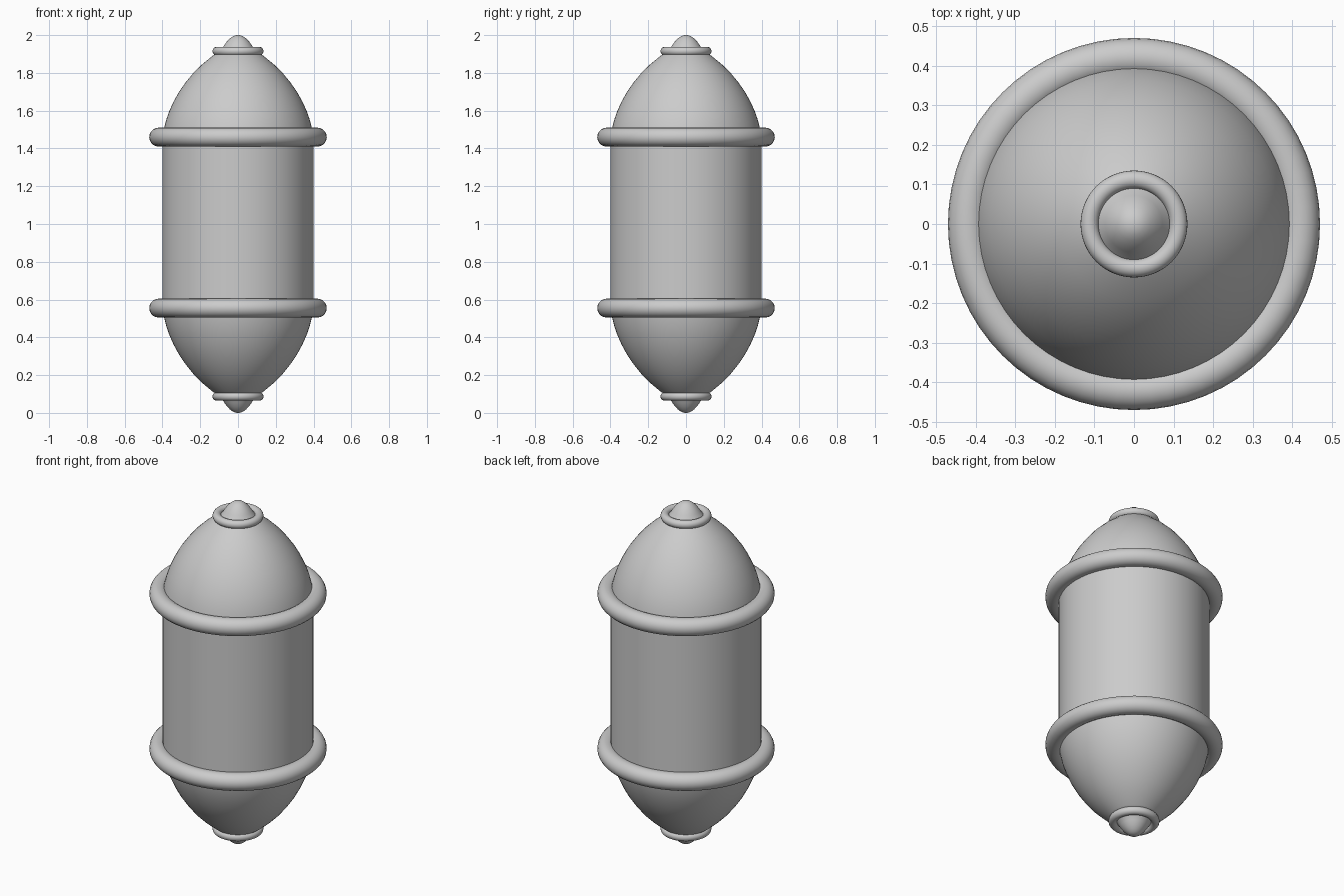
import bpy, math

if "Cube" in bpy.data.objects:
    bpy.data.objects.remove(bpy.data.objects["Cube"])

SEG = 64


def lathe(name, profile, seg=SEG):
    """Revolve (radius, z) points about the z axis."""
    verts, faces = [], []
    for r, z in profile:
        for i in range(seg):
            a = 2 * math.pi * i / seg
            verts.append((r * math.cos(a), r * math.sin(a), z))
    for j in range(len(profile) - 1):
        for i in range(seg):
            k = (i + 1) % seg
            faces.append((j * seg + i, j * seg + k,
                          (j + 1) * seg + k, (j + 1) * seg + i))
    mesh = bpy.data.meshes.new(name)
    mesh.from_pydata(verts, [], faces)
    ob = bpy.data.objects.new(name, mesh)
    bpy.context.collection.objects.link(ob)
    # Weld poles, fix normals and smooth
    bpy.ops.object.select_all(action='DESELECT')
    bpy.context.view_layer.objects.active = ob
    ob.select_set(True)
    bpy.ops.object.mode_set(mode='EDIT')
    bpy.ops.mesh.select_all(action='SELECT')
    bpy.ops.mesh.remove_doubles(threshold=0.0001)
    bpy.ops.mesh.normals_make_consistent(inside=False)
    bpy.ops.object.mode_set(mode='OBJECT')
    bpy.ops.object.shade_smooth_by_angle(angle=math.radians(40))
    return ob


def ring(name, major, minor, z):
    bpy.ops.mesh.primitive_torus_add(major_radius=major, minor_radius=minor,
                                     major_segments=SEG, minor_segments=20,
                                     location=(0, 0, z))
    bpy.context.object.name = name
    bpy.ops.object.shade_smooth()


# Profiles as (radius, height beyond the large ring)
DOME = [(0.40, 0.0), (0.391, 0.05), (0.379, 0.095), (0.363, 0.14),
        (0.340, 0.19), (0.312, 0.24), (0.277, 0.29), (0.236, 0.34),
        (0.190, 0.385), (0.135, 0.43), (0.105, 0.45), (0.0, 0.46)]
TIP = [(0.10, 0.45), (0.083, 0.47), (0.072, 0.488), (0.058, 0.507),
       (0.042, 0.523), (0.028, 0.533), (0.014, 0.5385), (0.0, 0.54)]

# Middle drum
lathe("body", [(0.40, 0.555), (0.40, 1.46)])

# Matching ends: dome, tip and two rings
for side, base, s in (("top", 1.46, 1.0), ("bottom", 0.555, -0.555 / 0.54)):
    lathe(side + "_dome", [(r, base + s * h) for r, h in DOME])
    lathe(side + "_tip", [(r, base + s * h) for r, h in TIP])
    ring(side + "_large_ring", 0.42, 0.05, base)
    ring(side + "_small_ring", 0.112, 0.023, base + s * 0.455)
